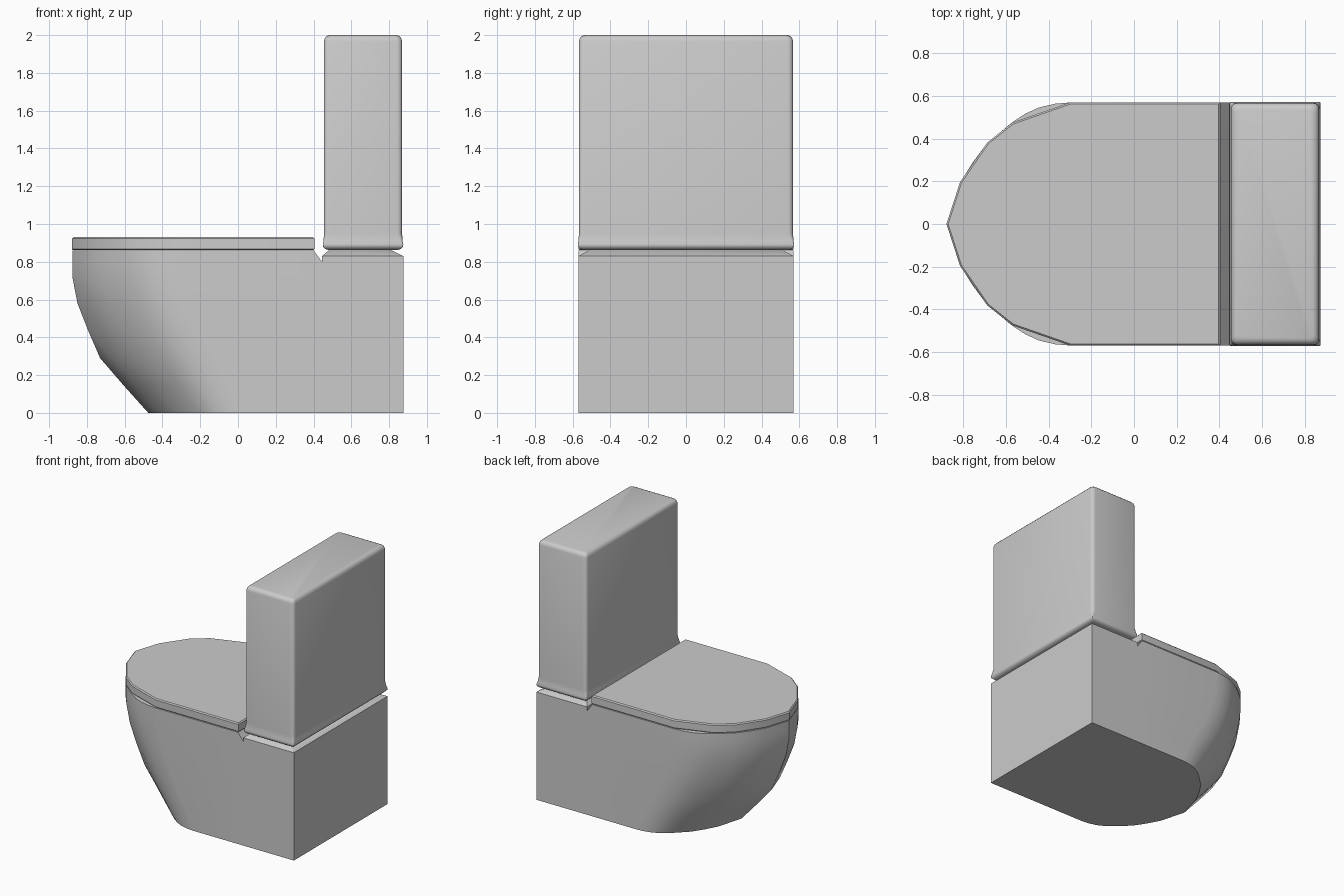
import bpy, bmesh, math

if "Cube" in bpy.data.objects:
    bpy.data.objects.remove(bpy.data.objects["Cube"], do_unlink=True)

ceramic = bpy.data.materials.new("grey ceramic")
ceramic.use_nodes = True
COLOUR = (0.6, 0.6, 0.6, 1)
ceramic.diffuse_color = COLOUR
ceramic.node_tree.nodes["Principled BSDF"].inputs["Base Color"].default_value = COLOUR

W = 0.57          # half width
BACK = 0.875      # rear plane


def finish(name, bm, angle=30):
    bmesh.ops.recalc_face_normals(bm, faces=bm.faces)
    mesh = bpy.data.meshes.new(name)
    bm.to_mesh(mesh)
    bm.free()
    mesh.materials.append(ceramic)
    ob = bpy.data.objects.new(name, mesh)
    bpy.context.collection.objects.link(ob)
    bpy.ops.object.select_all(action='DESELECT')
    ob.select_set(True)
    bpy.context.view_layer.objects.active = ob
    bpy.ops.object.shade_smooth_by_angle(angle=math.radians(angle))
    return ob


def ring(bm, pts, z):
    return [bm.verts.new((x, y, z)) for x, y in pts]


def bridge(bm, a, b, closed=True):
    n = len(a)
    for i in range(n if closed else n - 1):
        j = (i + 1) % n
        bm.faces.new((a[i], a[j], b[j], b[i]))


def nose(start, front, half, curve):
    """Rounded front outline, from the right side round to the left side."""
    side = [(start + (front - start) * t, half * w) for t, w in curve]
    return [(x, -y) for x, y in side] + [(x, y) for x, y in side[-2::-1]]


# Fractions along the nose and of the half width
LID_CURVE = [(0, 1), (0.466, 0.835), (0.67, 0.67), (0.89, 0.345), (1, 0)]
BOWL_CURVE = [(0, 1), (0.12, 0.99), (0.25, 0.96), (0.36, 0.91), (0.466, 0.84),
              (0.67, 0.67), (0.79, 0.51), (0.89, 0.345), (1, 0)]

# Bowl: lofted outlines, with a groove across the top between seat and tank shelf
bm = bmesh.new()
GROOVE = 0.445
rear = [(GROOVE, W), (BACK, W), (BACK, -W), (GROOVE, -W)]
levels = [(0, 0.02, -0.475), (0.145, -0.05, -0.605), (0.29, -0.12, -0.73),
          (0.44, -0.20, -0.795), (0.58, -0.255, -0.85), (0.72, -0.29, -0.877),
          (0.80, -0.30, -0.877)]
rings = [ring(bm, nose(s, f, W, BOWL_CURVE) + rear, z) for z, s, f in levels]
bm.faces.new(rings[0])
for a, b in zip(rings, rings[1:]):
    bridge(bm, a, b)
top = rings[-1]
n = len(top) - 4
# Seat deck, whose rear edge slopes down into the groove
deck = ring(bm, nose(-0.30, -0.877, W, BOWL_CURVE) + [(0.40, W), (0.40, -W)], 0.86)
bridge(bm, top[:n + 1] + [top[-1]], deck)
bm.faces.new(deck)
# Tank shelf with sloping shoulders
shelf = ring(bm, rear, 0.83)
bridge(bm, top[n:], shelf)
pad = ring(bm, [(0.49, 0.50), (0.80, 0.50), (0.80, -0.50), (0.49, -0.50)], 0.868)
bridge(bm, shelf, pad)
bm.faces.new(pad)
finish("bowl", bm)

# Lid: faceted slab with a narrow bevelled rim
bm = bmesh.new()
slab = [(0.862, 0.006), (0.868, 0), (0.922, 0), (0.93, 0.008)]
rings = [ring(bm, nose(-0.30, -0.88 + d, W - d, LID_CURVE)
              + [(0.405 - d, W - d), (0.405 - d, -W + d)], z) for z, d in slab]
bm.faces.new(rings[0])
for a, b in zip(rings, rings[1:]):
    bridge(bm, a, b)
bm.faces.new(rings[-1])
finish("lid", bm, 20)


# Tank: rounded box whose foot flares out to square corners
def rounded_rect(inset, r, steps=4):
    cx, hx, hy = 0.662, 0.213 - inset, W + 0.003 - inset
    pts = []
    for k, (sx, sy) in enumerate([(1, 1), (-1, 1), (-1, -1), (1, -1)]):
        for i in range(steps + 1):
            a = math.pi / 2 * (k + i / steps)
            pts.append((cx + sx * (hx - r) + r * math.cos(a),
                        sy * (hy - r) + r * math.sin(a)))
    return pts


bm = bmesh.new()
tank = [(0.862, 0.03, 0.005), (0.868, 0.012, 0.005), (0.88, 0.001, 0.005),
        (0.893, 0.0, 0.006), (0.91, 0.004, 0.012), (0.95, 0.006, 0.028),
        (1.968, 0.006, 0.028), (1.984, 0.011, 0.028), (1.995, 0.021, 0.025),
        (2.0, 0.036, 0.02)]
rings = [ring(bm, rounded_rect(d, r), z) for z, d, r in tank]
bm.faces.new(rings[0])
for a, b in zip(rings, rings[1:]):
    bridge(bm, a, b)
bm.faces.new(rings[-1])
finish("tank", bm, 40)
